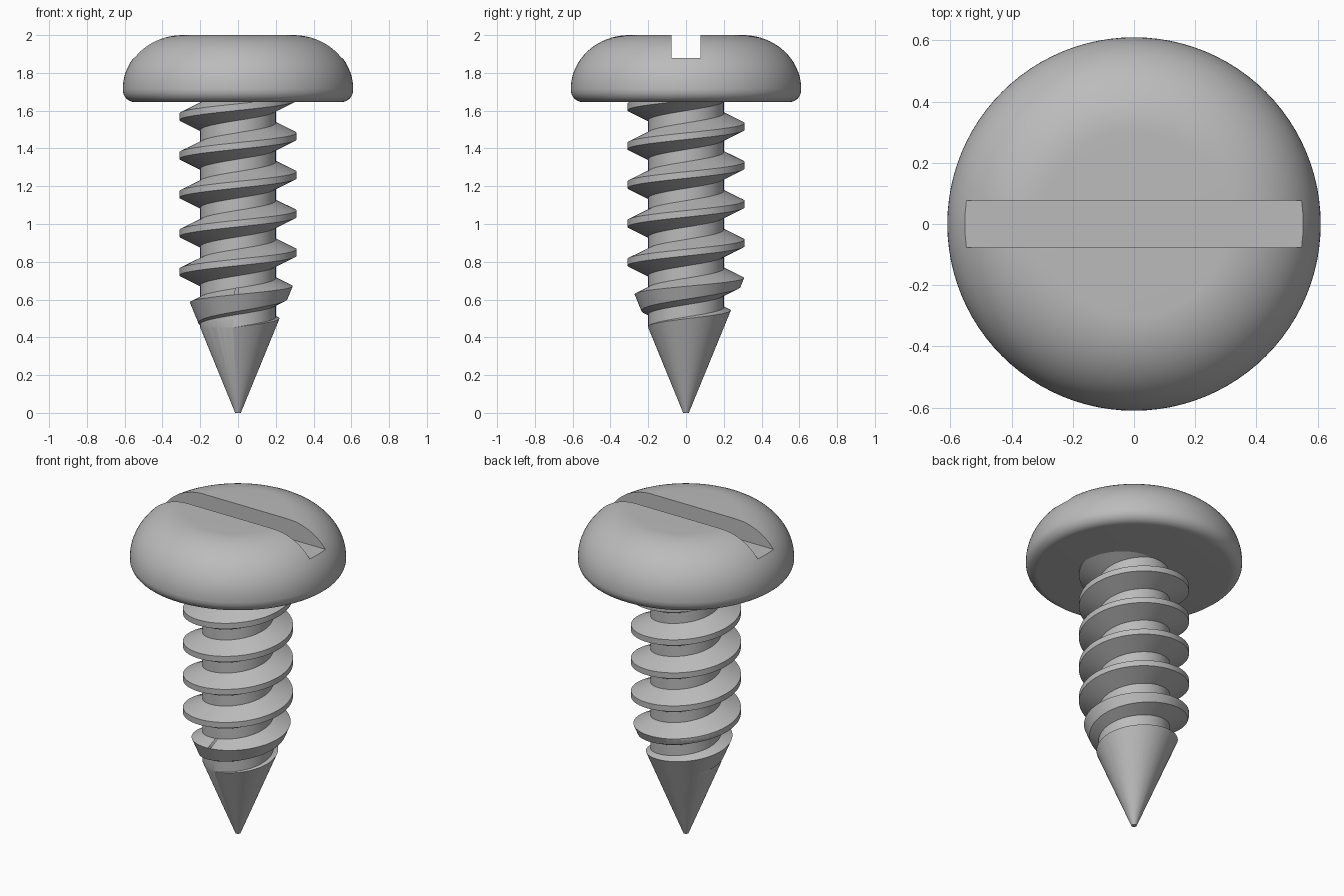
import bpy, bmesh
from math import sin, cos, pi, radians

if "Cube" in bpy.data.objects:
    bpy.data.objects.remove(bpy.data.objects["Cube"])

SIDES = 96
PITCH = 0.2055
CORE, CREST = 0.20, 0.31

steel = bpy.data.materials.new("plain grey steel")
steel.use_nodes = True
GREY = (0.5, 0.5, 0.5, 1)
steel.diffuse_color = GREY
steel.node_tree.nodes["Principled BSDF"].inputs["Base Color"].default_value = GREY


def finish(name, bm):
    bmesh.ops.recalc_face_normals(bm, faces=bm.faces)
    mesh = bpy.data.meshes.new(name)
    bm.to_mesh(mesh)
    bm.free()
    mesh.materials.append(steel)
    obj = bpy.data.objects.new(name, mesh)
    bpy.context.collection.objects.link(obj)
    return obj


def lathe(name, profile):
    """Closed solid turned round z from (radius, height) points."""
    bm = bmesh.new()
    rings = [[bm.verts.new((r * cos(2 * pi * i / SIDES), r * sin(2 * pi * i / SIDES), z))
              for i in range(SIDES)] for r, z in profile]
    for a, b in zip(rings, rings[1:]):
        for i in range(SIDES):
            j = (i + 1) % SIDES
            bm.faces.new((a[i], a[j], b[j], b[i]))
    bm.faces.new(rings[0][::-1])
    bm.faces.new(rings[-1])
    return finish(name, bm)


def threaded_rod(name, z_start, turns):
    """Closed rod whose rows of faces climb along the helix."""
    bm = bmesh.new()
    section = [(CORE, 0), (CORE, 0.065), (CREST, 0.118), (CREST, 0.153)]
    columns = []
    for i in range(SIDES):
        a = 2 * pi * i / SIDES
        columns.append([bm.verts.new((r * cos(a), r * sin(a), z_start + (t + i / SIDES) * PITCH + h))
                        for t in range(turns + 1) for r, h in section])
    # the last column joins the first one turn higher
    columns.append(columns[0][4:])
    rows = 4 * turns
    for a, b in zip(columns, columns[1:]):
        for k in range(rows - 4):
            bm.faces.new((a[k], b[k], b[k + 1], a[k + 1]))
    # end caps fanned to the axis
    for row in (0, rows - 4):
        z = z_start + PITCH * (row / 4 + 0.5)
        tip = bm.verts.new((0, 0, z))
        edge = [c[row] for c in columns]
        edge += columns[0][row + 1:row + 4][::-1]
        edge = edge[:SIDES + 1] + edge[SIDES + 1:]
        for p, q in zip(edge, edge[1:] + edge[:1]):
            bm.faces.new((p, q, tip))
    return finish(name, bm)


def cut(obj, tool, operation):
    """Apply a boolean and drop the tool."""
    tool.hide_render = True
    mod = obj.modifiers.new("cut", "BOOLEAN")
    mod.operation, mod.object, mod.solver = operation, tool, "EXACT"
    bpy.context.view_layer.update()
    graph = bpy.context.evaluated_depsgraph_get()
    mesh = bpy.data.meshes.new_from_object(obj.evaluated_get(graph))
    obj.modifiers.clear()
    obj.data = mesh
    mesh.name = obj.name
    bpy.data.objects.remove(tool)


# Threaded shank, trimmed to a pointed envelope
CREST_AT_X = 1.465
shank = threaded_rod("threaded_shank", CREST_AT_X - 0.1355 - 9 * PITCH, 13)
envelope = lathe("shank_envelope", [(0.015, 0), (0.015 + 0.41 * 0.8, 0.8),
                                    (0.015 + 0.41 * 0.8, 1.66)])
cut(shank, envelope, "INTERSECT")

# Domed pan head with a rounded lower rim
rim = [(0.545 + 0.065 * sin(a), 1.71 - 0.065 * cos(a))
       for a in (pi / 2 * k / 8 for k in range(9))]
dome = [(0.30 + 0.31 * cos(a), 1.715 + 0.285 * sin(a))
        for a in (pi / 2 * k / 20 for k in range(21))]
head = lathe("pan_head", rim + dome)

# Straight driver slot across the head
bm = bmesh.new()
bmesh.ops.create_cube(bm, size=1)
bmesh.ops.scale(bm, vec=(2, 0.154, 0.4), verts=bm.verts)
bmesh.ops.translate(bm, vec=(0, 0, 1.88 + 0.2), verts=bm.verts)
cut(head, finish("slot_cutter", bm), "DIFFERENCE")

# Smooth shading with crisp edges
bpy.ops.object.select_all(action="DESELECT")
for obj in (shank, head):
    obj.select_set(True)
bpy.context.view_layer.objects.active = shank
bpy.ops.object.shade_smooth_by_angle(angle=radians(25))
